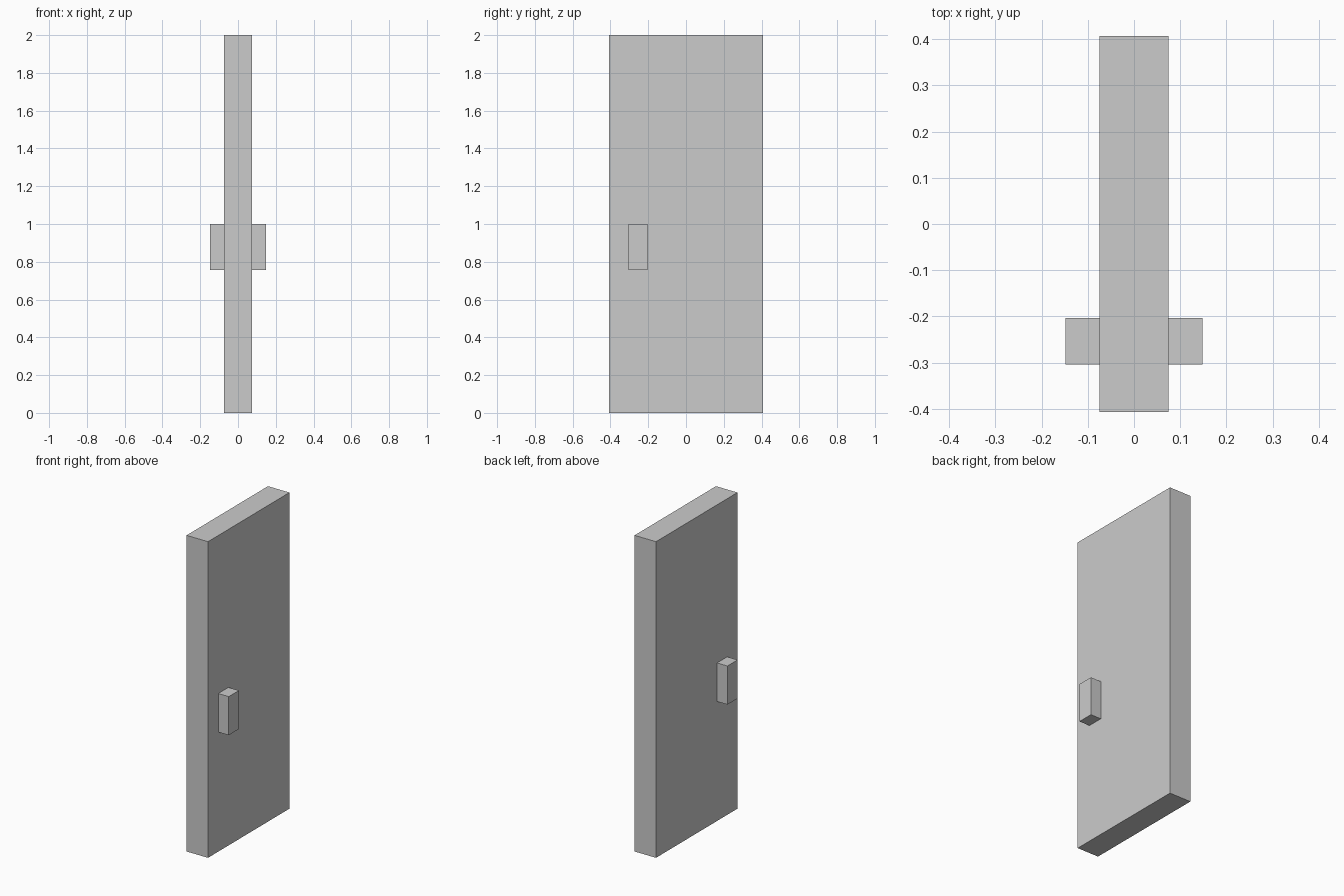
import bpy

if "Cube" in bpy.data.objects:
    bpy.data.objects.remove(bpy.data.objects["Cube"])


def box(name, lo, hi):
    """Axis-aligned box spanning two opposite corners."""
    centre = [(a + b) / 2 for a, b in zip(lo, hi)]
    bpy.ops.mesh.primitive_cube_add(size=1, location=centre)
    ob = bpy.context.object
    ob.name = name
    ob.scale = [b - a for a, b in zip(lo, hi)]
    bpy.ops.object.transform_apply(location=True, rotation=False, scale=True)
    return ob


# Door slab
T, W = 0.075, 0.407
box("door_panel", (-T, -W, 0), (T, W, 2))

# Handle block, mirrored onto the other face of the door
handle = box("door_handles", (T, -0.304, 0.756), (0.148, -0.203, 1.0))
mirror = handle.modifiers.new("Mirror", 'MIRROR')
mirror.use_axis = (True, False, False)
